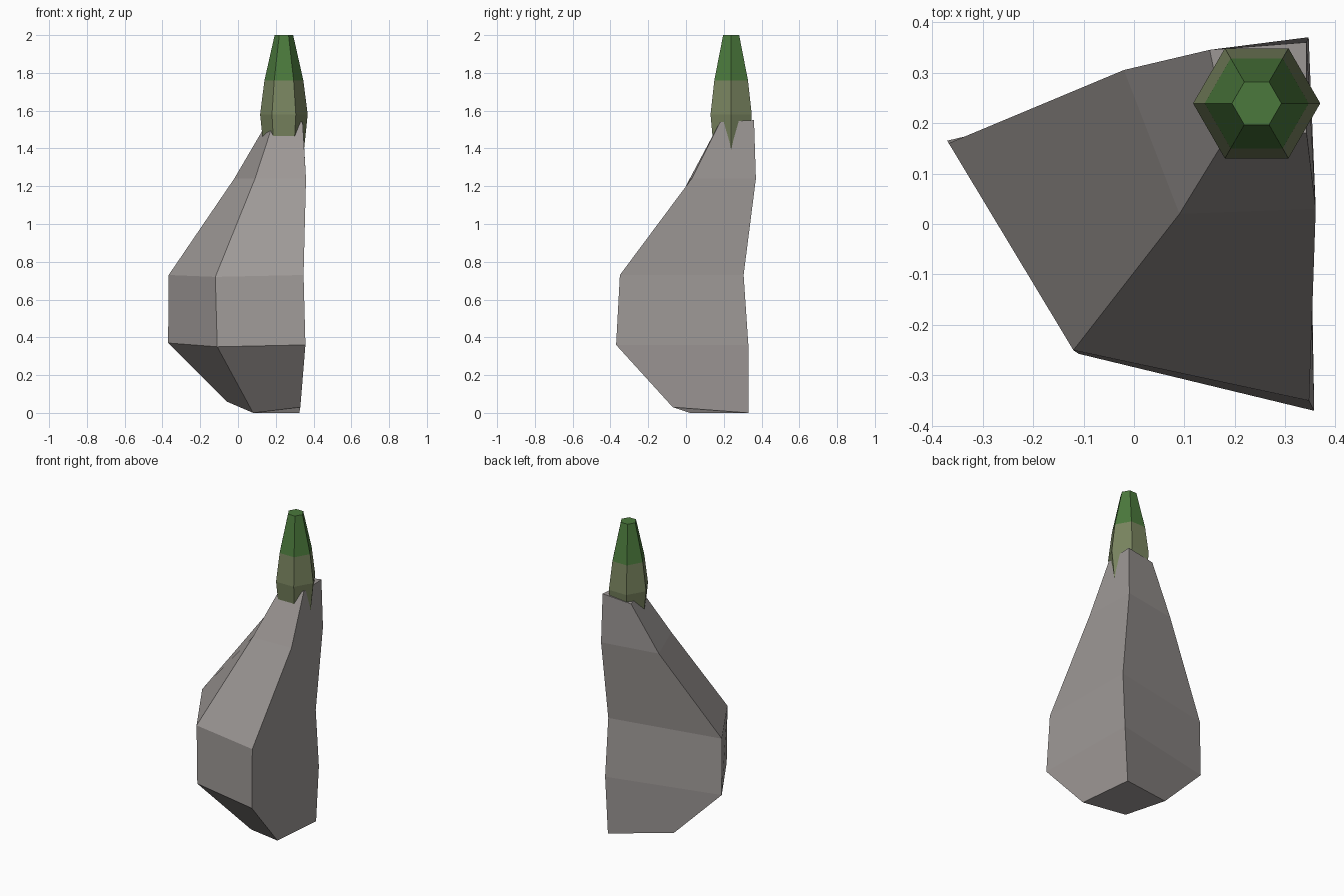
import bpy, bmesh, math

if "Cube" in bpy.data.objects:
    bpy.data.objects.remove(bpy.data.objects["Cube"])


def material(name, rgb):
    m = bpy.data.materials.new(name)
    m.diffuse_color = (*rgb, 1)
    m.use_nodes = True
    m.node_tree.nodes["Principled BSDF"].inputs["Base Color"].default_value = m.diffuse_color
    return m


def loft(name, rings, mats, rule=None):
    """Join cross-section rings with quads, and cap both ends."""
    bm = bmesh.new()
    loops = [[bm.verts.new(p) for p in r] for r in rings]
    n = len(loops[0])
    for lo, hi in zip(loops, loops[1:]):
        for i in range(n):
            j = (i + 1) % n
            bm.faces.new((lo[i], lo[j], hi[j], hi[i]))
    bm.faces.new(loops[0][::-1])
    bm.faces.new(loops[-1])
    bmesh.ops.recalc_face_normals(bm, faces=bm.faces)
    if rule:
        for f in bm.faces:
            f.material_index = rule(f.calc_center_median())
    me = bpy.data.meshes.new(name)
    bm.to_mesh(me)
    bm.free()
    for m in mats:
        me.materials.append(m)
    ob = bpy.data.objects.new(name, me)
    bpy.context.collection.objects.link(ob)
    return ob


grey = material("warm grey", (0.34, 0.315, 0.305))
olive = material("pale olive", (0.19, 0.23, 0.115))
green = material("leaf green", (0.07, 0.19, 0.045))

# Bulb body: four-sided rings, left / front / right front / right back corners
loft("body", [
    [(-0.06, 0.21, 0.06), (0.08, 0.02, 0.0), (0.33, -0.07, 0.03), (0.325, 0.33, 0.0)],
    [(-0.37, 0.165, 0.37), (-0.11, -0.257, 0.35), (0.357, -0.37, 0.36), (0.345, 0.33, 0.36)],
    [(-0.367, 0.16, 0.73), (-0.12, -0.25, 0.72), (0.347, -0.35, 0.73), (0.34, 0.305, 0.73)],
    [(-0.02, 0.305, 1.24), (0.09, 0.02, 1.24), (0.36, 0.03, 1.24), (0.346, 0.37, 1.24)],
    [(0.15, 0.345, 1.53), (0.185, 0.175, 1.53), (0.342, 0.18, 1.54), (0.342, 0.36, 1.55)],
], [grey])

# Six-sided sprout, olive at the base and green at the tip
profile = [(0.105, 1.38), (0.126, 1.58), (0.103, 1.76), (0.049, 2.0)]
loft("sprout", [
    [(0.243 + r * math.cos(k * math.pi / 3), 0.239 + r * math.sin(k * math.pi / 3), z)
     for k in range(6)] for r, z in profile
], [olive, green], lambda c: 1 if c.z > 1.76 else 0)
